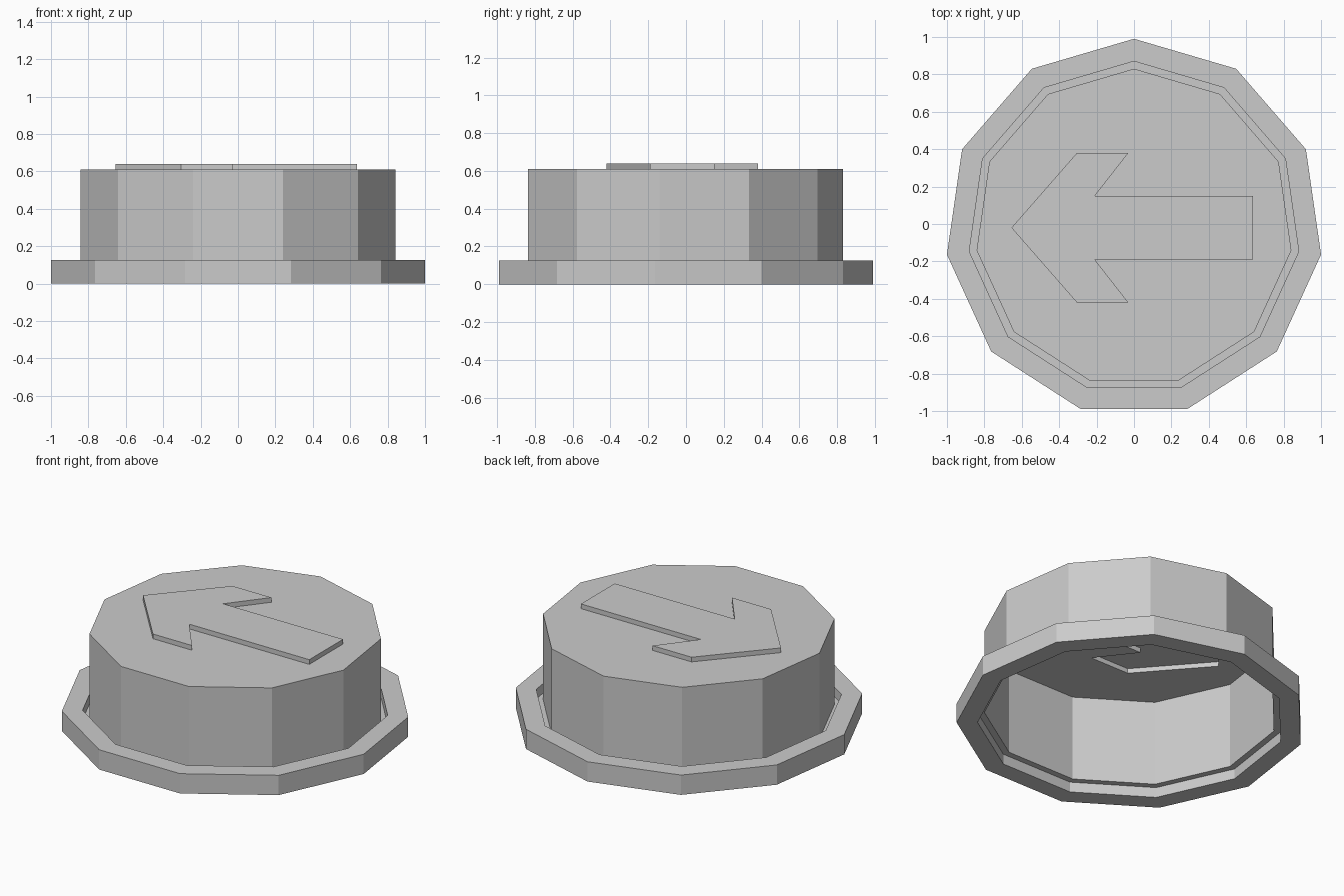
import bpy, bmesh
from math import sin, cos, tau

SIDES = 11
CY = -0.02          # centre of the odd-sided polygon, so its bounds are centred
R_OUT, R_GAP, R_CAP = 1.0103, 0.89, 0.85
Z_FLOOR, Z_RING, Z_CAP, Z_ARROW = 0.065, 0.126, 0.61, 0.64

cube = bpy.data.objects.get("Cube")
if cube:
    bpy.data.objects.remove(cube, do_unlink=True)

grey = bpy.data.materials.new("plain_grey")
grey.use_nodes = True
colour = (0.6, 0.6, 0.6, 1)
grey.diffuse_color = colour
grey.node_tree.nodes["Principled BSDF"].inputs["Base Color"].default_value = colour


def loop(bm, radius, z):
    """Eleven-sided loop with one corner at the back."""
    return [bm.verts.new((-radius * sin(tau * i / SIDES),
                          CY + radius * cos(tau * i / SIDES), z))
            for i in range(SIDES)]


def bridge(bm, lower, upper):
    """Wall of quads between two matching loops."""
    n = len(lower)
    return [bm.faces.new((lower[i], lower[(i + 1) % n], upper[(i + 1) % n], upper[i]))
            for i in range(n)]


def finish(bm, name):
    mesh = bpy.data.meshes.new(name)
    bm.to_mesh(mesh)
    bm.free()
    mesh.materials.append(grey)
    obj = bpy.data.objects.new(name, mesh)
    bpy.context.collection.objects.link(obj)
    return obj


# Base ring: closed rectangular section
bm = bmesh.new()
section = [loop(bm, r, z) for r, z in
           ((R_OUT, 0), (R_OUT, Z_RING), (R_GAP, Z_RING), (R_GAP, 0))]
for k in range(4):
    bridge(bm, section[k], section[(k + 1) % 4])
finish(bm, "base_ring")

# Hollow button cap: gutter floor, wall, and top with a raised hollow arrow
bm = bmesh.new()
gutter = loop(bm, R_GAP, Z_FLOOR)
foot = loop(bm, R_CAP, Z_FLOOR)
rim = loop(bm, R_CAP, Z_CAP)
bridge(bm, gutter, foot)
bridge(bm, foot, rim)

half = [(-0.21, 0.17), (-0.03, 0.40), (-0.305, 0.40)]
outline = ([(0.635, 0.17)] + half + [(-0.655, 0)]
           + [(x, -y) for x, y in reversed(half)] + [(0.635, -0.17)])
arrow_low = [bm.verts.new((x, CY + y, Z_CAP)) for x, y in outline]
arrow_high = [bm.verts.new((x, CY + y, Z_ARROW)) for x, y in outline]
bridge(bm, arrow_low, arrow_high)
bm.faces.new(arrow_high)

# Top surface around the arrow
border = [bm.edges.get((ring[i], ring[(i + 1) % len(ring)]))
          for ring in (rim, arrow_low) for i in range(len(ring))]
fill = bmesh.ops.triangle_fill(bm, edges=border, use_beauty=True, normal=(0, 0, 1))
for item in fill["geom"]:
    if isinstance(item, bmesh.types.BMFace):
        item.normal_update()
        if item.normal.z < 0:
            item.normal_flip()
finish(bm, "button_cap")
